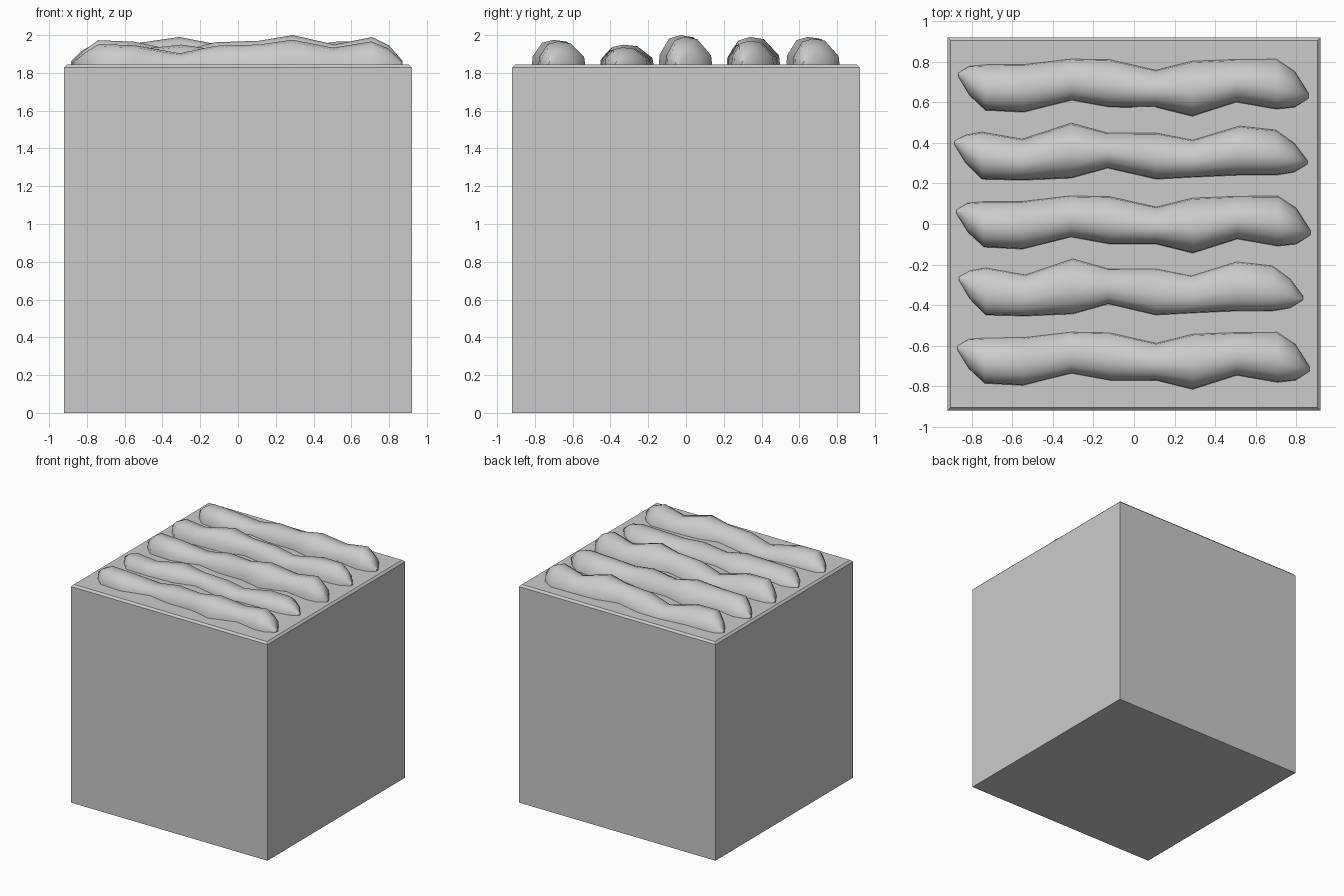
import bpy, bmesh, math

if "Cube" in bpy.data.objects:
    bpy.data.objects.remove(bpy.data.objects["Cube"])

TOP = 1.845
HALF = 0.92

# Soil block: cube with a small chamfer on the upper rim only
bm = bmesh.new()
bmesh.ops.create_cube(bm, size=1)
for v in bm.verts:
    v.co = (v.co.x * 2 * HALF, v.co.y * 2 * HALF, (v.co.z + 0.5) * TOP)
rim = [e for e in bm.edges if all(v.co.z > TOP - 0.01 for v in e.verts)]
bmesh.ops.bevel(bm, geom=rim, offset=0.016, segments=1, affect='EDGES')
mesh = bpy.data.meshes.new("soil_block")
bm.to_mesh(mesh)
bm.free()
bpy.context.collection.objects.link(bpy.data.objects.new("soil_block", mesh))

# Cross-section of a ridge: (fraction across the width, fraction of height)
SECTION = [(0, -0.1), (0.02, 0.33), (0.2, 0.88), (0.42, 1.0),
           (0.68, 0.92), (0.97, 0.33), (1, -0.1)]

# Stations along a ridge: (x, front y, back y, height)
RIDGE_A = [(-0.875, 0.05, 0.07, 0.015), (-0.82, -0.04, 0.105, 0.07),
           (-0.74, -0.115, 0.112, 0.128), (-0.55, -0.125, 0.113, 0.12),
           (-0.31, -0.065, 0.14, 0.07), (-0.12, -0.1, 0.137, 0.117),
           (0.11, -0.1, 0.085, 0.125), (0.29, -0.145, 0.13, 0.155),
           (0.51, -0.075, 0.138, 0.105), (0.71, -0.11, 0.14, 0.145),
           (0.80, -0.1, 0.08, 0.10), (0.87, -0.055, -0.03, 0.02)]
RIDGE_B = [(-0.885, 0.04, 0.06, 0.015), (-0.83, -0.05, 0.09, 0.07),
           (-0.75, -0.13, 0.105, 0.115), (-0.55, -0.135, 0.07, 0.11),
           (-0.31, -0.125, 0.15, 0.145), (-0.13, -0.075, 0.10, 0.11),
           (0.11, -0.13, 0.10, 0.115), (0.29, -0.12, 0.065, 0.09),
           (0.52, -0.11, 0.135, 0.12), (0.70, -0.11, 0.115, 0.125),
           (0.79, -0.095, 0.05, 0.09), (0.855, -0.055, -0.035, 0.02)]


def ridge(name, stations, y, x_scale, h_scale):
    bm = bmesh.new()
    rings = []
    for x, front, back, h in stations:
        rings.append([bm.verts.new((x * x_scale,
                                    y + front + (back - front) * t,
                                    TOP + h * h_scale * k))
                      for t, k in SECTION])
    n = len(SECTION)
    for a, b in zip(rings, rings[1:]):
        for i in range(n):
            j = (i + 1) % n
            bm.faces.new((a[i], a[j], b[j], b[i]))
    bm.faces.new(rings[0])
    bm.faces.new(rings[-1])
    bmesh.ops.recalc_face_normals(bm, faces=bm.faces)
    mesh = bpy.data.meshes.new(name)
    bm.to_mesh(mesh)
    bm.free()
    ob = bpy.data.objects.new(name, mesh)
    bpy.context.collection.objects.link(ob)
    bpy.ops.object.select_all(action='DESELECT')
    ob.select_set(True)
    bpy.context.view_layer.objects.active = ob
    bpy.ops.object.shade_smooth_by_angle(angle=math.radians(45))


# Five ploughed ridges, alternating between the two shapes
ROWS = [(RIDGE_A, -0.672, 0.995, 0.84), (RIDGE_B, -0.32, 0.975, 0.72),
        (RIDGE_A, 0, 1, 1), (RIDGE_B, 0.35, 1, 1), (RIDGE_A, 0.675, 0.99, 0.94)]
for i, (shape, y, xs, hs) in enumerate(ROWS, 1):
    ridge(f"soil_ridge_{i}", shape, y, xs, hs)
